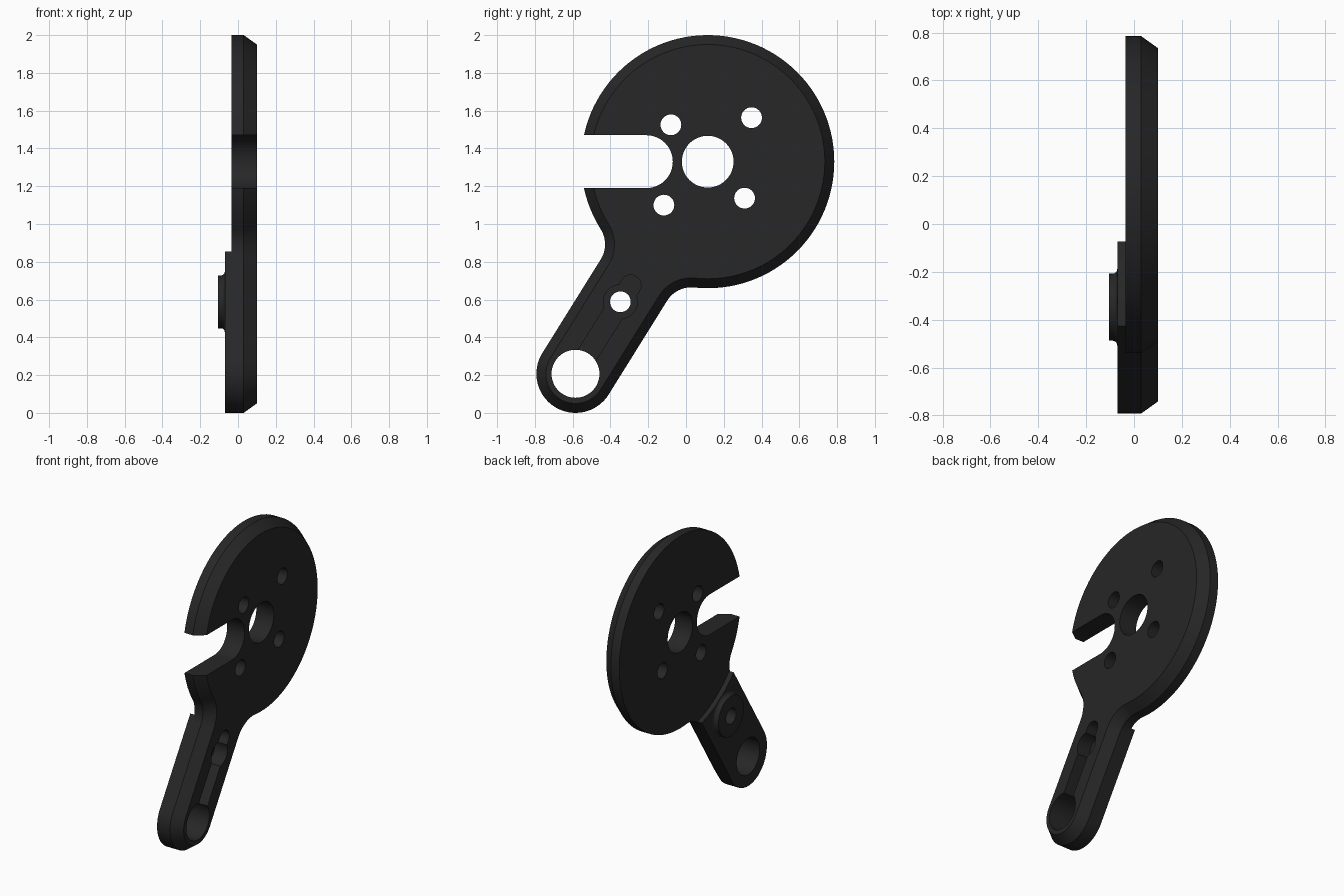
import bpy, bmesh, math
from math import sin, cos, pi, atan2, sqrt

if "Cube" in bpy.data.objects:
    bpy.data.objects.remove(bpy.data.objects["Cube"])

mat = bpy.data.materials.new("matte black")
mat.diffuse_color = (0.02, 0.02, 0.02, 1)
mat.use_nodes = True
mat.node_tree.nodes["Principled BSDF"].inputs["Base Color"].default_value = mat.diffuse_color

# main dimensions, all in the y-z plane; thickness runs along x
DISC, DISC_R = (0.115, 1.33), 0.67
END, ARM_R = (-0.585, 0.207), 0.207
FILLET = 0.15
LEN = math.dist(DISC, END)
AX = ((DISC[0] - END[0]) / LEN, (DISC[1] - END[1]) / LEN)
BACK, FRONT = -0.035, 0.10


def world(s, p):
    """Along-arm / across-arm position to y, z."""
    return (END[0] + s * AX[0] - p * AX[1], END[1] + s * AX[1] + p * AX[0])


def arc(c, r, a0, a1, n):
    return [(c[0] + r * cos(a0 + (a1 - a0) * i / n),
             c[1] + r * sin(a0 + (a1 - a0) * i / n)) for i in range(n + 1)]


def circle(c, r, n=48):
    return arc(c, r, 0, 2 * pi, n)[:-1]


def loft(name, sections):
    """Solid through matching (x, outline) sections."""
    bm = bmesh.new()
    rings = [[bm.verts.new((x, *pt)) for pt in pts] for x, pts in sections]
    for a, b in zip(rings, rings[1:]):
        for i in range(len(a)):
            j = (i + 1) % len(a)
            bm.faces.new((a[i], a[j], b[j], b[i]))
    bm.faces.new(rings[0][::-1])
    bm.faces.new(rings[-1])
    bmesh.ops.recalc_face_normals(bm, faces=bm.faces)
    me = bpy.data.meshes.new(name)
    bm.to_mesh(me)
    bm.free()
    ob = bpy.data.objects.new(name, me)
    bpy.context.collection.objects.link(ob)
    me.materials.append(mat)
    return ob


def cut(ob, pts, x0=-0.3, x1=0.3):
    cutter = loft("cutter", [(x0, pts), (x1, pts)])
    cutter.hide_render = True
    bpy.context.view_layer.objects.active = ob
    mod = ob.modifiers.new("cut", 'BOOLEAN')
    mod.operation, mod.solver, mod.object = 'DIFFERENCE', 'EXACT', cutter
    bpy.ops.object.modifier_apply(modifier=mod.name)
    bpy.data.objects.remove(cutter)


def outline(d):
    """Disc and arm blended by fillets, inset by d."""
    pf = ARM_R + FILLET
    run = sqrt((DISC_R + FILLET) ** 2 - pf ** 2)
    sf, t = LEN - run, atan2(pf, run)
    pts = arc((0, 0), ARM_R - d, pi / 2, 1.5 * pi, 32)
    pts += arc((sf, -pf), FILLET + d, pi / 2, t, 12)
    pts += arc((LEN, 0), DISC_R - d, pi + t, 3 * pi - t, 96)[1:-1]
    pts += arc((sf, pf), FILLET + d, -t, -pi / 2, 12)
    return [world(*p) for p in pts]


def capsule(s0, s1, r):
    pts = arc((s0, 0), r, pi / 2, 1.5 * pi, 16) + arc((s1, 0), r, -pi / 2, pi / 2, 16)
    return [world(*p) for p in pts]


# plate with a chamfered front rim
plate = loft("main_plate", [(BACK, outline(0)), (0.03, outline(0)), (FRONT, outline(0.05))])

# raised pad behind the arm, ending in an arc around the disc
PAD_R = 0.72
ta = math.asin(ARM_R / PAD_R)
pad_pts = arc((0, 0), ARM_R, pi / 2, 1.5 * pi, 32) + arc((LEN, 0), PAD_R, pi + ta, pi - ta, 16)
pad_pts = [world(*p) for p in pad_pts]
pad = loft("arm_pad", [(-0.07, pad_pts), (BACK, pad_pts)])

# boss behind the small arm hole, with a filleted foot
PIVOT = world(0.449, 0)
boss_profile = [(-0.105, 0.14)] + [
    (-0.09 + 0.02 * sin(a), 0.16 - 0.02 * cos(a)) for a in [pi / 2 * i / 5 for i in range(6)]]
boss = loft("pivot_boss", [(x, circle(PIVOT, r)) for x, r in boss_profile])

# open side slot and disc holes
slot = [(-1.0, 1.19)] + arc((-0.21, 1.33), 0.14, -pi / 2, pi / 2, 24) + [(-1.0, 1.47)]
cut(plate, slot)
cut(plate, circle(DISC, 0.137))
for c in [(-0.08, 1.525), (0.347, 1.563), (-0.117, 1.10), (0.31, 1.137)]:
    cut(plate, circle(c, 0.055, 32))

# groove in the front of the arm, widened around the pivot
cut(plate, capsule(0, 0.552, 0.055), 0.0)
cut(plate, circle(PIVOT, 0.09), 0.0)

# through holes of the arm
for ob in (plate, pad, boss):
    cut(ob, circle(PIVOT, 0.055, 32))
for ob in (plate, pad):
    cut(ob, circle(END, 0.127))

for ob in (plate, pad, boss):
    bpy.ops.object.select_all(action='DESELECT')
    ob.select_set(True)
    bpy.context.view_layer.objects.active = ob
    bpy.ops.object.shade_smooth_by_angle(angle=math.radians(25))
